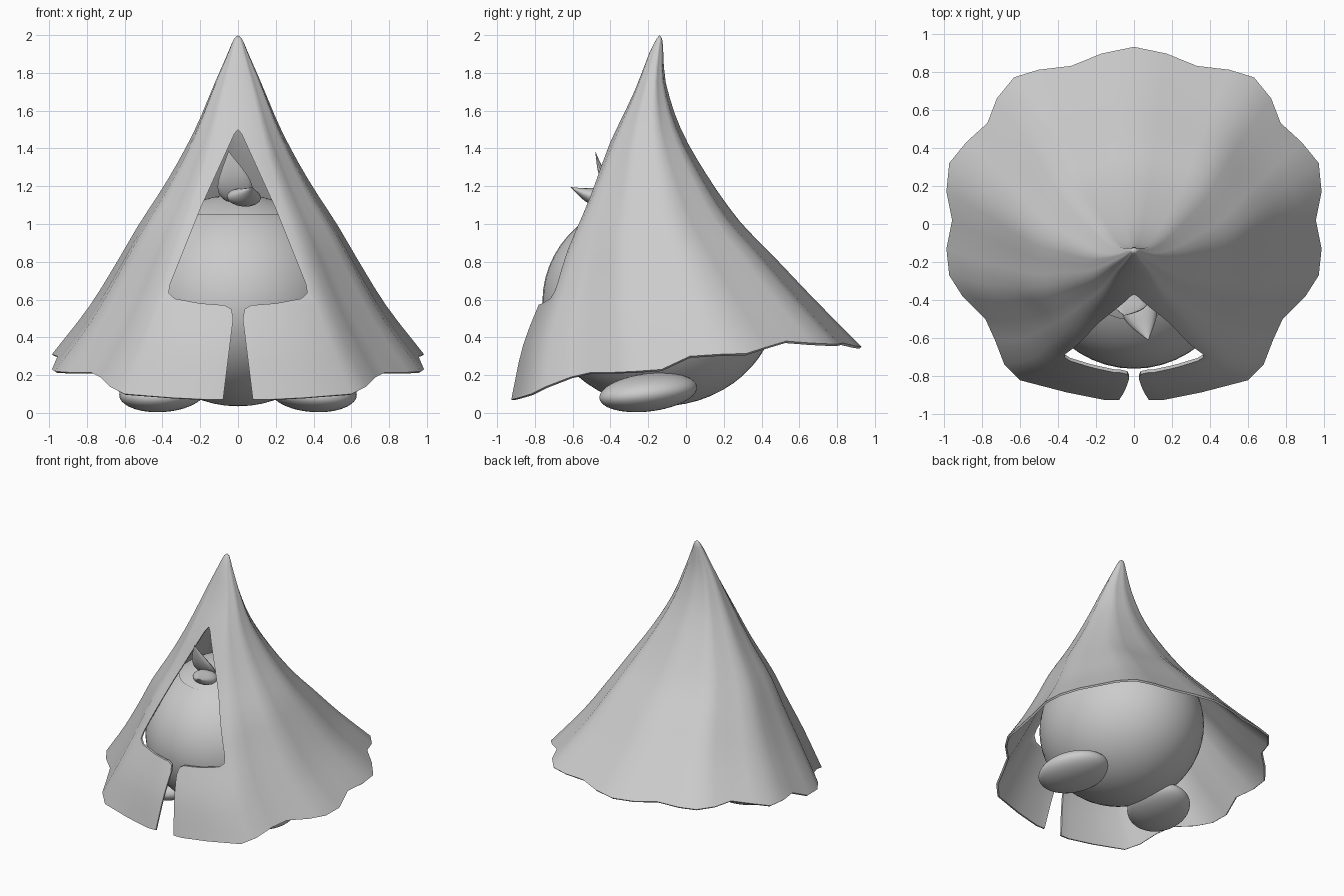
import bpy, bmesh, math
from mathutils import Vector

cube = bpy.data.objects.get("Cube")
if cube:
    bpy.data.objects.remove(cube, do_unlink=True)

grey = bpy.data.materials.new("plain_grey")
grey.use_nodes = True
grey.diffuse_color = (0.6, 0.6, 0.6, 1)
grey.node_tree.nodes["Principled BSDF"].inputs["Base Color"].default_value = (0.6, 0.6, 0.6, 1)


def make_object(name, bm):
    mesh = bpy.data.meshes.new(name)
    bm.to_mesh(mesh)
    bm.free()
    mesh.materials.append(grey)
    obj = bpy.data.objects.new(name, mesh)
    bpy.context.collection.objects.link(obj)
    return obj


def activate(obj):
    bpy.ops.object.select_all(action='DESELECT')
    obj.select_set(True)
    bpy.context.view_layer.objects.active = obj


def smooth(obj, degrees=50):
    activate(obj)
    bpy.ops.object.shade_smooth_by_angle(angle=math.radians(degrees))


def ellipsoid(name, centre, radii, tilt=0, turn=0, cut_z=None):
    bm = bmesh.new()
    bmesh.ops.create_uvsphere(bm, u_segments=48, v_segments=28, radius=1)
    bmesh.ops.scale(bm, vec=radii, verts=bm.verts)
    if cut_z is not None:
        bmesh.ops.bisect_plane(bm, geom=bm.verts[:] + bm.edges[:] + bm.faces[:],
                               plane_co=(0, 0, cut_z - centre[2]), plane_no=(0, 0, 1),
                               clear_inner=True)
        rim = [e for e in bm.edges if e.is_boundary]
        bmesh.ops.contextual_create(bm, geom=rim)
    obj = make_object(name, bm)
    obj.location = centre
    obj.rotation_euler = (math.radians(tilt), 0, math.radians(turn))
    smooth(obj)


def leaf(name, base, tip, width, depth, side):
    """Pointed leaf lofted from oval rings between base and tip."""
    base, tip = Vector(base), Vector(tip)
    axis = (tip - base).normalized()
    across = (Vector(side) - axis * axis.dot(Vector(side))).normalized()
    normal = axis.cross(across)
    bm = bmesh.new()
    rings = []
    steps, sides = 10, 16
    for i in range(steps + 1):
        t = i / steps
        size = max(0.01, math.sin(math.pi * t ** 0.6))
        # the blade bows slightly along its length
        centre = base.lerp(tip, t) - normal * 0.02 * math.sin(math.pi * t)
        rings.append([bm.verts.new(centre + across * width * size * math.cos(a)
                                   + normal * depth * size * math.sin(a))
                      for a in (math.tau * k / sides for k in range(sides))])
    for a, b in zip(rings, rings[1:]):
        for k in range(sides):
            n = (k + 1) % sides
            bm.faces.new((a[k], a[n], b[n], b[k]))
    bm.faces.new(rings[0])
    bm.faces.new(rings[-1])
    bmesh.ops.recalc_face_normals(bm, faces=bm.faces)
    smooth(make_object(name, bm))


# Round body, cap and turned-out feet
ellipsoid("body", (0, -0.138, 0.592), (0.575, 0.622, 0.557))
ellipsoid("cap", (0, -0.138, 0.592), (0.582, 0.63, 0.565), cut_z=1.05)
for label, sign in (("left", 1), ("right", -1)):
    ellipsoid(label + "_foot", (sign * 0.4, -0.2, 0.108), (0.223, 0.266, 0.1),
              tilt=7, turn=sign * 22)

# Leaves on the cap
leaf("upright_leaf", (0.0, -0.35, 1.11), (-0.05, -0.48, 1.385), 0.092, 0.025, (1, 0, 0))
leaf("forward_leaf", (0.01, -0.38, 1.14), (0.075, -0.61, 1.195), 0.092, 0.05, (1, 0, 0))

# Cloak hem, front centre round to back centre on the left side
HEM = [(0, -0.925, 0.07), (0.15, -0.925, 0.07), (0.35, -0.885, 0.08), (0.6, -0.82, 0.1),
       (0.68, -0.74, 0.14), (0.73, -0.61, 0.19), (0.78, -0.5, 0.215), (0.9, -0.38, 0.215),
       (0.97, -0.27, 0.22), (0.985, -0.13, 0.23), (0.955, 0.02, 0.3), (0.985, 0.17, 0.31),
       (0.97, 0.32, 0.315), (0.88, 0.43, 0.35), (0.77, 0.53, 0.38), (0.72, 0.66, 0.37),
       (0.63, 0.77, 0.365), (0.5, 0.81, 0.365), (0.33, 0.83, 0.37), (0.17, 0.895, 0.355),
       (0, 0.93, 0.35)]
# Share of the hem reach at each share of the drop
DROP = [0, 0.01, 0.05, 0.15, 0.3, 0.45, 0.6, 0.7, 0.85, 1]
FRONT = [0, 0.02, 0.07, 0.165, 0.34, 0.5, 0.68, 0.775, 0.92, 1]
SIDE = [0, 0.02, 0.05, 0.125, 0.235, 0.375, 0.54, 0.64, 0.8, 1]
BACK = [0, 0.012, 0.018, 0.03, 0.105, 0.235, 0.4, 0.55, 0.77, 1]
APEX = Vector((0, -0.14, 2.0))


def sample(table, t):
    """Smooth curve through the table values."""
    i = max(k for k in range(len(DROP) - 1) if DROP[k] <= t)
    slope = lambda k: ((table[min(k + 1, len(DROP) - 1)] - table[max(k - 1, 0)])
                       / (DROP[min(k + 1, len(DROP) - 1)] - DROP[max(k - 1, 0)]))
    h = DROP[i + 1] - DROP[i]
    u = (t - DROP[i]) / h
    return ((2 * u ** 3 - 3 * u ** 2 + 1) * table[i] + (u ** 3 - 2 * u ** 2 + u) * h * slope(i)
            + (3 * u ** 2 - 2 * u ** 3) * table[i + 1] + (u ** 3 - u ** 2) * h * slope(i + 1))


bm = bmesh.new()
tip = bm.verts.new(APEX)
hem = [Vector(p) for p in HEM]
front_y, back_y = hem[0].y, hem[-1].y
hem += [Vector((-p.x, p.y, p.z)) for p in reversed(hem[1:-1])]
levels = [0.01, 0.03] + [k / 20 for k in range(1, 21)]
columns = []
for point in hem:
    depth = (point.y - front_y) / (back_y - front_y)
    column = []
    for t in levels:
        # each level is the hem outline fitted between the front, side and back profiles
        near = APEX.y + (front_y - APEX.y) * sample(FRONT, t)
        far = APEX.y + (back_y - APEX.y) * sample(BACK, t)
        column.append(bm.verts.new((point.x * sample(SIDE, t), near + (far - near) * depth,
                                    APEX.z + (point.z - APEX.z) * t)))
    columns.append(column)
for i, a in enumerate(columns):
    b = columns[(i + 1) % len(columns)]
    bm.faces.new((tip, a[0], b[0]))
    for k in range(len(levels) - 1):
        bm.faces.new((a[k], a[k + 1], b[k + 1], b[k]))
cloak = make_object("cloak", bm)

# Face opening and front slit, cut through the cloth
half = [(0.02, 1.475), (0.2, 1.08), (0.36, 0.68), (0.367, 0.635), (0.335, 0.605), (0.2, 0.58),
        (0.07, 0.57), (0.035, 0.55), (0.025, 0.5), (0.08, 0.06), (0.08, -0.1)]
outline = [(0, 1.5)] + half + [(-x, z) for x, z in reversed(half)]
bm = bmesh.new()
face = bm.faces.new([bm.verts.new((x, -1.3, z)) for x, z in outline])
back = bmesh.ops.extrude_face_region(bm, geom=[face])["geom"]
bmesh.ops.translate(bm, vec=(0, 1.1, 0), verts=[v for v in back if isinstance(v, bmesh.types.BMVert)])
bmesh.ops.recalc_face_normals(bm, faces=bm.faces)
cutter = make_object("opening_cutter", bm)
cutter.hide_render = True

cloth = cloak.modifiers.new("cloth", 'SOLIDIFY')
cloth.thickness = 0.015
cloth.offset = -1
cut = cloak.modifiers.new("opening", 'BOOLEAN')
cut.operation = 'DIFFERENCE'
cut.solver = 'EXACT'
cut.object = cutter
activate(cloak)
for name in ("cloth", "opening"):
    bpy.ops.object.modifier_apply(modifier=name)
bpy.data.objects.remove(cutter, do_unlink=True)
smooth(cloak, 40)
